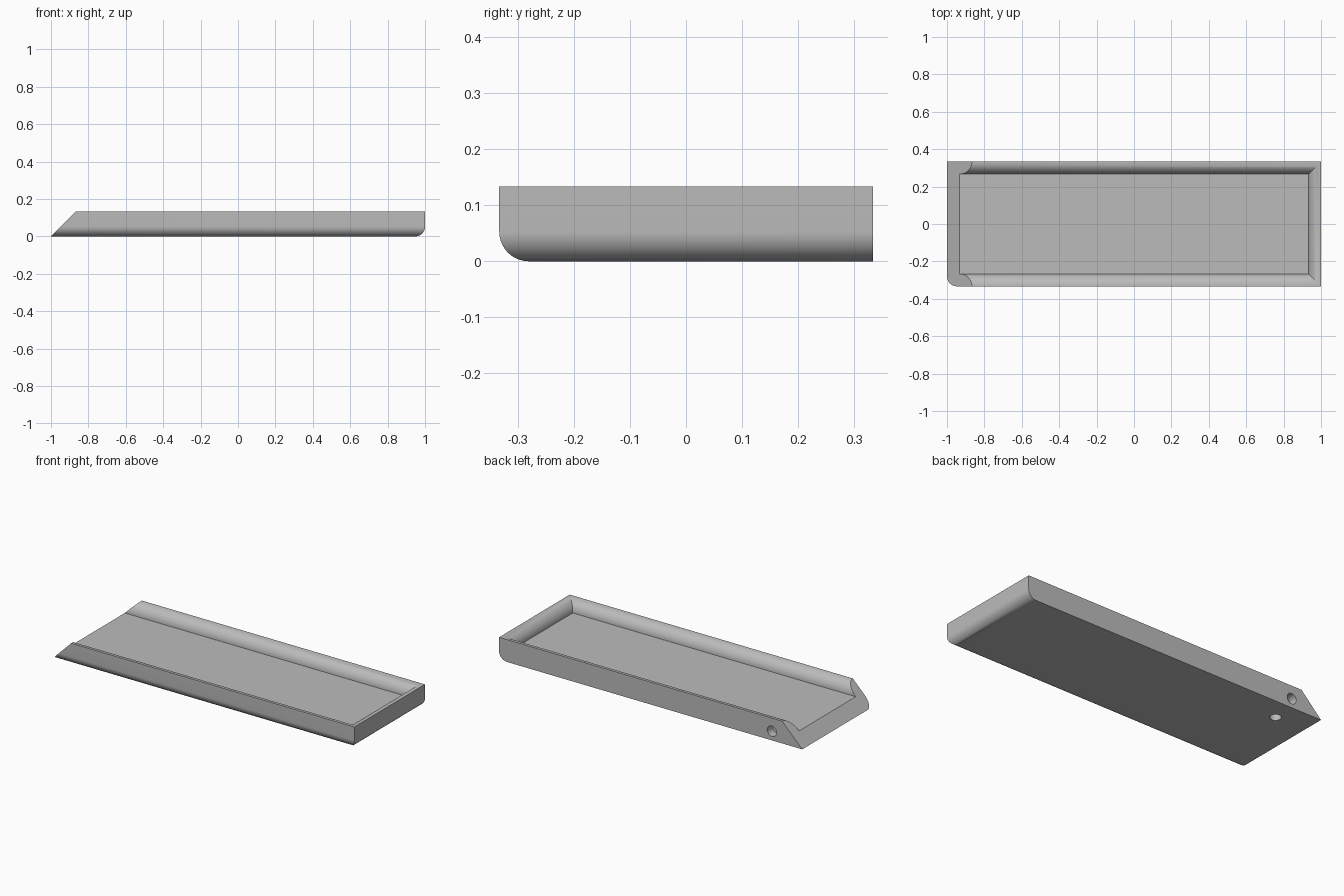
import bpy
import bmesh
from math import cos, sin, pi
from mathutils import Vector, Matrix

if "Cube" in bpy.data.objects:
    bpy.data.objects.remove(bpy.data.objects["Cube"], do_unlink=True)

HALF_W, HEIGHT, FLOOR = 0.333, 0.133, 0.067
EDGE_R = 0.053      # rounding under the tray
RIM = 0.0007        # thin flat left on top of the rounded walls
LIP_R = HEIGHT - FLOOR

grey = bpy.data.materials.new("plain_grey")
grey.use_nodes = True
grey.diffuse_color = (0.5, 0.5, 0.5, 1)
grey.node_tree.nodes["Principled BSDF"].inputs["Base Color"].default_value = (0.5, 0.5, 0.5, 1)


def arc(cx, cz, r, start, end, steps=16):
    angles = [start + (end - start) * i / steps for i in range(steps + 1)]
    return [(cx + r * cos(a), cz + r * sin(a)) for a in angles]


def finish(name, bm):
    bmesh.ops.recalc_face_normals(bm, faces=bm.faces)
    mesh = bpy.data.meshes.new(name)
    bm.to_mesh(mesh)
    bm.free()
    mesh.materials.append(grey)
    ob = bpy.data.objects.new(name, mesh)
    bpy.context.collection.objects.link(ob)
    return ob


def prism(name, profile, axis, half):
    """Extrude a profile (horizontal, z) both ways along the x or y axis."""
    bm = bmesh.new()
    place = (lambda p: (-half, p[0], p[1])) if axis == "x" else (lambda p: (p[0], -half, p[1]))
    face = bm.faces.new([bm.verts.new(place(p)) for p in profile])
    out = bmesh.ops.extrude_face_region(bm, geom=[face])
    move = Vector((2 * half, 0, 0)) if axis == "x" else Vector((0, 2 * half, 0))
    bmesh.ops.translate(bm, vec=move, verts=[v for v in out["geom"] if isinstance(v, bmesh.types.BMVert)])
    return finish(name, bm)


def rod(name, r, depth, matrix):
    bm = bmesh.new()
    bmesh.ops.create_cone(bm, cap_ends=True, segments=32, radius1=r, radius2=r, depth=depth, matrix=matrix)
    return finish(name, bm)


def combine(target, tool, operation):
    tool.hide_render = True
    mod = target.modifiers.new("combine", "BOOLEAN")
    mod.operation, mod.solver, mod.object = operation, "EXACT", tool
    bpy.context.view_layer.objects.active = target
    bpy.ops.object.modifier_apply(modifier=mod.name)
    bpy.data.objects.remove(tool, do_unlink=True)


# Outer body: sloped end and rounded end, crossed with the rounded front edge
tray = prism("tray", [(-1, 0)] + arc(1 - EDGE_R, EDGE_R, EDGE_R, -pi / 2, 0)
             + [(1, HEIGHT), (HEIGHT - 1, HEIGHT)], "y", 0.5)
across = prism("across_profile", arc(EDGE_R - HALF_W, EDGE_R, EDGE_R, pi, 1.5 * pi)
               + [(HALF_W, 0), (HALF_W, HEIGHT + 0.1), (-HALF_W, HEIGHT + 0.1)], "x", 1.2)
combine(tray, across, "INTERSECT")

# Hollow with convex quarter-round walls, open at the sloped end
top = HEIGHT + 0.1
wall = arc(HALF_W - RIM, FLOOR, LIP_R, pi, pi / 2) + [(HALF_W - RIM, top)]
hollow = prism("hollow", wall + [(-y, z) for y, z in reversed(wall)], "x", 1.3)
end_wall = arc(1 - RIM, FLOOR, LIP_R, pi, pi / 2) + [(1 - RIM, top + 0.1), (-1.2, top + 0.1), (-1.2, FLOOR)]
combine(hollow, prism("end_wall", end_wall, "y", 0.6), "INTERSECT")
combine(tray, hollow, "DIFFERENCE")

# Blind round holes in the back face and the underside
combine(tray, rod("back_hole", 0.031, 0.1,
                  Matrix.Translation((-0.8, HALF_W, 0.055)) @ Matrix.Rotation(pi / 2, 4, "X")), "DIFFERENCE")
combine(tray, rod("bottom_hole", 0.031, 0.1, Matrix.Translation((-0.8, 0.2, 0))), "DIFFERENCE")

bpy.ops.object.select_all(action="DESELECT")
tray.select_set(True)
bpy.context.view_layer.objects.active = tray
bpy.ops.object.shade_smooth_by_angle(angle=pi / 6)
